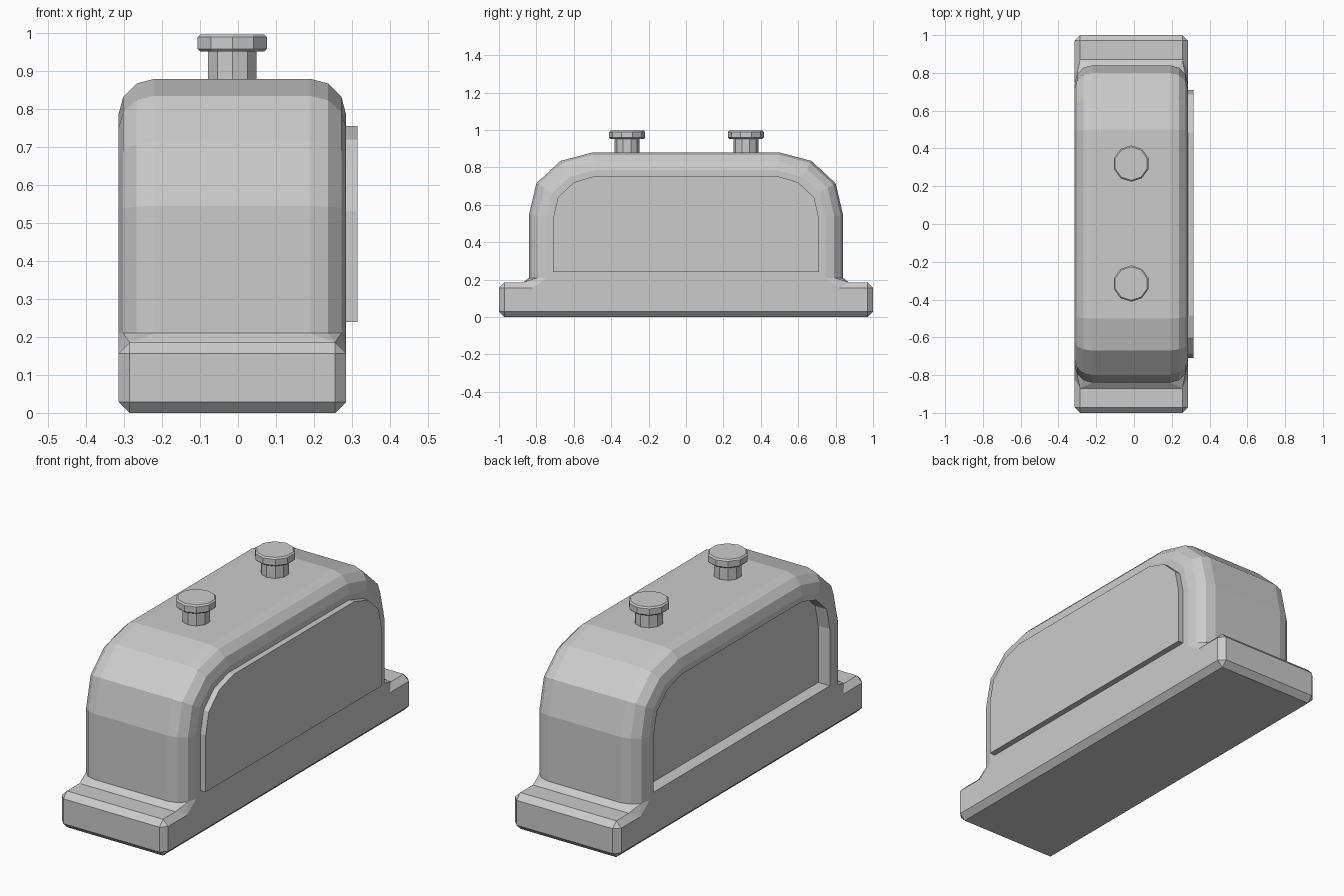
import bpy, bmesh
from mathutils import Matrix, Vector

if "Cube" in bpy.data.objects:
    bpy.data.objects.remove(bpy.data.objects["Cube"])

CX = -0.015          # body centre in x
W = 0.30             # half width
R = 0.095            # body edge rounding


def finish(name, bm):
    bmesh.ops.recalc_face_normals(bm, faces=bm.faces)
    me = bpy.data.meshes.new(name)
    bm.to_mesh(me)
    bm.free()
    ob = bpy.data.objects.new(name, me)
    bpy.context.collection.objects.link(ob)
    return ob


def arch_prism(half, bottom, x0, x1):
    """Extrude a mirrored arch outline (y, z) from x0 to x1."""
    pts = [(half[0][0], bottom)] + half
    outline = pts + [(-y, z) for y, z in reversed(pts)]
    bm = bmesh.new()
    face = bm.faces.new([bm.verts.new((x0, y, z)) for y, z in outline])
    ext = bmesh.ops.extrude_face_region(bm, geom=[face])
    moved = [v for v in ext["geom"] if isinstance(v, bmesh.types.BMVert)]
    bmesh.ops.translate(bm, verts=moved, vec=(x1 - x0, 0, 0))
    return bm


# Foot plate with chamfered edges
bm = bmesh.new()
bmesh.ops.create_cube(bm, size=1, matrix=Matrix.Translation((CX, 0, 0.0925))
                      @ Matrix.Diagonal((2 * W, 2, 0.185, 1)))
bmesh.ops.bevel(bm, geom=bm.edges[:], offset=0.029, segments=1,
                affect='EDGES', profile=0.5)
finish("base_plate", bm)

# Arched body, side rims rounded
BOTTOM = 0.205
arch = [(0.84, 0.545), (0.80, 0.715), (0.67, 0.835), (0.50, 0.88)]
bm = arch_prism(arch, BOTTOM, CX - W, CX + W)
rims = [e for e in bm.edges
        if abs(e.verts[0].co.x - e.verts[1].co.x) < 1e-5
        and max(v.co.z for v in e.verts) > BOTTOM + 0.01]
bmesh.ops.bevel(bm, geom=rims, offset=R, segments=3, affect='EDGES',
                profile=0.5, clamp_overlap=False)
section = [v.co.copy() for v in bm.verts if v.co.z < BOTTOM + 0.001]
body = finish("body", bm)

# Sloped collar joining body and base
bm = bmesh.new()
for co in section:
    bm.verts.new((co.x, co.y, 0.21))
for sx in (-1, 1):
    for sy in (-1, 1):
        bm.verts.new((CX + sx * W, sy * 0.82, 0.155))
        bm.verts.new((CX + sx * (W - 0.03), sy * 0.87, 0.185))
        bm.verts.new((CX + sx * (W - 0.03), sy * 0.87, 0.155))
hull = bmesh.ops.convex_hull(bm, input=bm.verts[:])
loose = [v for v in bm.verts if not v.link_faces]
bmesh.ops.delete(bm, geom=loose, context='VERTS')
bmesh.ops.dissolve_limit(bm, angle_limit=0.01, verts=bm.verts[:], edges=bm.edges[:])
finish("collar", bm)

# Raised panel on the right, matching recess on the left
panel = [(0.71, 0.53), (0.685, 0.64), (0.60, 0.72), (0.485, 0.755)]
finish("side_panel", arch_prism(panel, 0.24, CX + W - 0.02, 0.315))
cutter = finish("recess_cutter", arch_prism(panel, 0.24, -0.40, CX - W + 0.065))
cutter.hide_render = True
cutter.hide_viewport = True
cut = body.modifiers.new("recess", 'BOOLEAN')
cut.operation = 'DIFFERENCE'
cut.solver = 'EXACT'
cut.object = cutter

# Ten-sided knobs: stem and chamfered cap
for label, y in (("front", -0.315), ("back", 0.32)):
    for part, rad, z0, z1, cham in (("stem", 0.067, 0.86, 0.96, 0),
                                    ("cap", 0.096, 0.952, 0.997, 0.007)):
        bm = bmesh.new()
        bmesh.ops.create_cone(bm, cap_ends=True, segments=10, radius1=rad,
                              radius2=rad, depth=z1 - z0,
                              matrix=Matrix.Translation((CX, y, (z0 + z1) / 2)))
        if cham:
            ring = [e for e in bm.edges
                    if abs(e.verts[0].co.z - e.verts[1].co.z) < 1e-5]
            bmesh.ops.bevel(bm, geom=ring, offset=cham, segments=1,
                            affect='EDGES', profile=0.5)
        finish(f"{label}_knob_{part}", bm)
